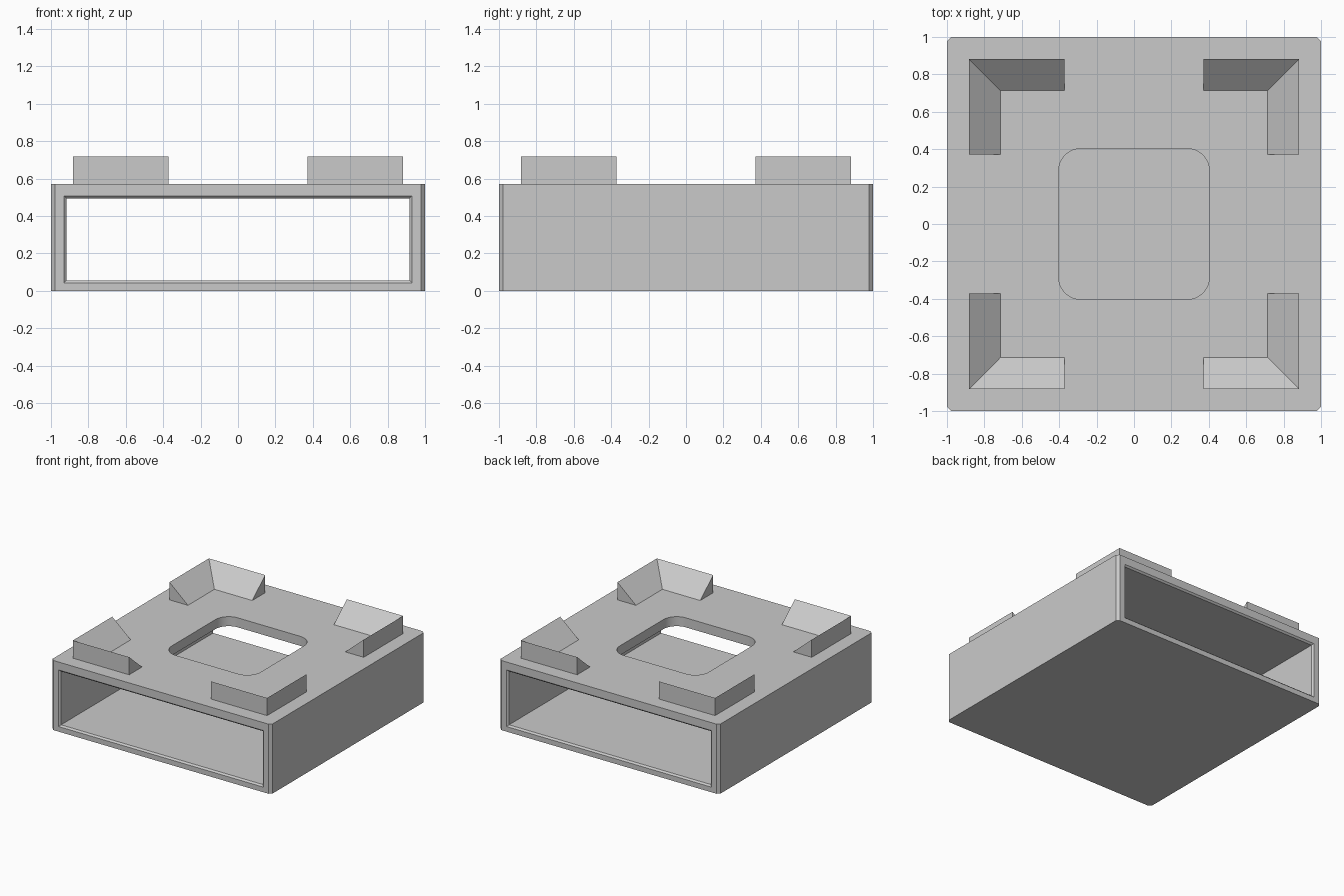
import bpy
import bmesh
from math import cos, sin, pi, radians

if "Cube" in bpy.data.objects:
    bpy.data.objects.remove(bpy.data.objects["Cube"], do_unlink=True)

TOP = 0.572        # height of the hollow body
WEDGE_TOP = 0.717  # height of the corner locators

grey = bpy.data.materials.new("light_grey")
grey.use_nodes = True
grey.diffuse_color = (0.59, 0.59, 0.59, 1)
grey.node_tree.nodes["Principled BSDF"].inputs["Base Color"].default_value = grey.diffuse_color


def loft(name, rings):
    """Skin a stack of matching closed rings and cap both ends."""
    bm = bmesh.new()
    loops = [[bm.verts.new(p) for p in ring] for ring in rings]
    n = len(loops[0])
    for a, b in zip(loops, loops[1:]):
        for i in range(n):
            j = (i + 1) % n
            bm.faces.new((a[i], a[j], b[j], b[i]))
    bm.faces.new(loops[0])
    bm.faces.new(loops[-1])
    bmesh.ops.recalc_face_normals(bm, faces=bm.faces)
    mesh = bpy.data.meshes.new(name)
    bm.to_mesh(mesh)
    bm.free()
    mesh.materials.append(grey)
    obj = bpy.data.objects.new(name, mesh)
    bpy.context.collection.objects.link(obj)
    return obj


def rounded_square(half, radius, steps, z):
    """Ring of a square with arc corners (one step gives a chamfer)."""
    points = []
    for corner in range(4):
        start = corner * pi / 2
        cx = (half - radius) * (1 if corner in (0, 3) else -1)
        cy = (half - radius) * (1 if corner in (0, 1) else -1)
        for s in range(steps + 1):
            a = start + s / steps * pi / 2
            points.append((cx + radius * cos(a), cy + radius * sin(a), z))
    return points


def slot_ring(y, grow):
    x, low, high = 0.917 + grow, 0.055 - grow, 0.494 + grow
    return [(-x, y, low), (x, y, low), (x, y, high), (-x, y, high)]


def cut(target, cutter):
    mod = target.modifiers.new(cutter.name, 'BOOLEAN')
    mod.operation = 'DIFFERENCE'
    mod.solver = 'EXACT'
    mod.object = cutter
    cutter.hide_render = True
    cutter.hide_set(True)


# Body with chamfered upright edges
body = loft("body", [rounded_square(1, 0.022, 1, z) for z in (0, TOP)])

# Through slot from front to back, with chamfered mouths
cut(body, loft("slot_cutter", [slot_ring(y, g) for y, g in
                               ((-1.01, 0.023), (-0.987, 0), (0.987, 0), (1.01, 0.023))]))

# Rounded window in the roof
cut(body, loft("window_cutter", [rounded_square(0.403, 0.12, 16, z) for z in (0.3, 0.7)]))

# Bake the cuts and smooth the window corners
bpy.context.view_layer.objects.active = body
body.select_set(True)
for mod in list(body.modifiers):
    cutter = mod.object
    bpy.ops.object.modifier_apply(modifier=mod.name)
    bpy.data.objects.remove(cutter, do_unlink=True)
bpy.ops.object.shade_smooth_by_angle(angle=radians(30))

# L-shaped corner locators: triangular section, mitred at the corner
OUT, INN, END = 0.883, 0.715, 0.371
section = ((OUT, TOP), (OUT, WEDGE_TOP), (INN, TOP))
for side, sx in (("right", -1), ("left", 1)):
    for face, sy in (("front", -1), ("back", 1)):
        loft(f"{face}_{side}_locator", [
            [(sx * END, sy * d, z) for d, z in section],
            [(sx * d, sy * d, z) for d, z in section],
            [(sx * d, sy * END, z) for d, z in section]])
